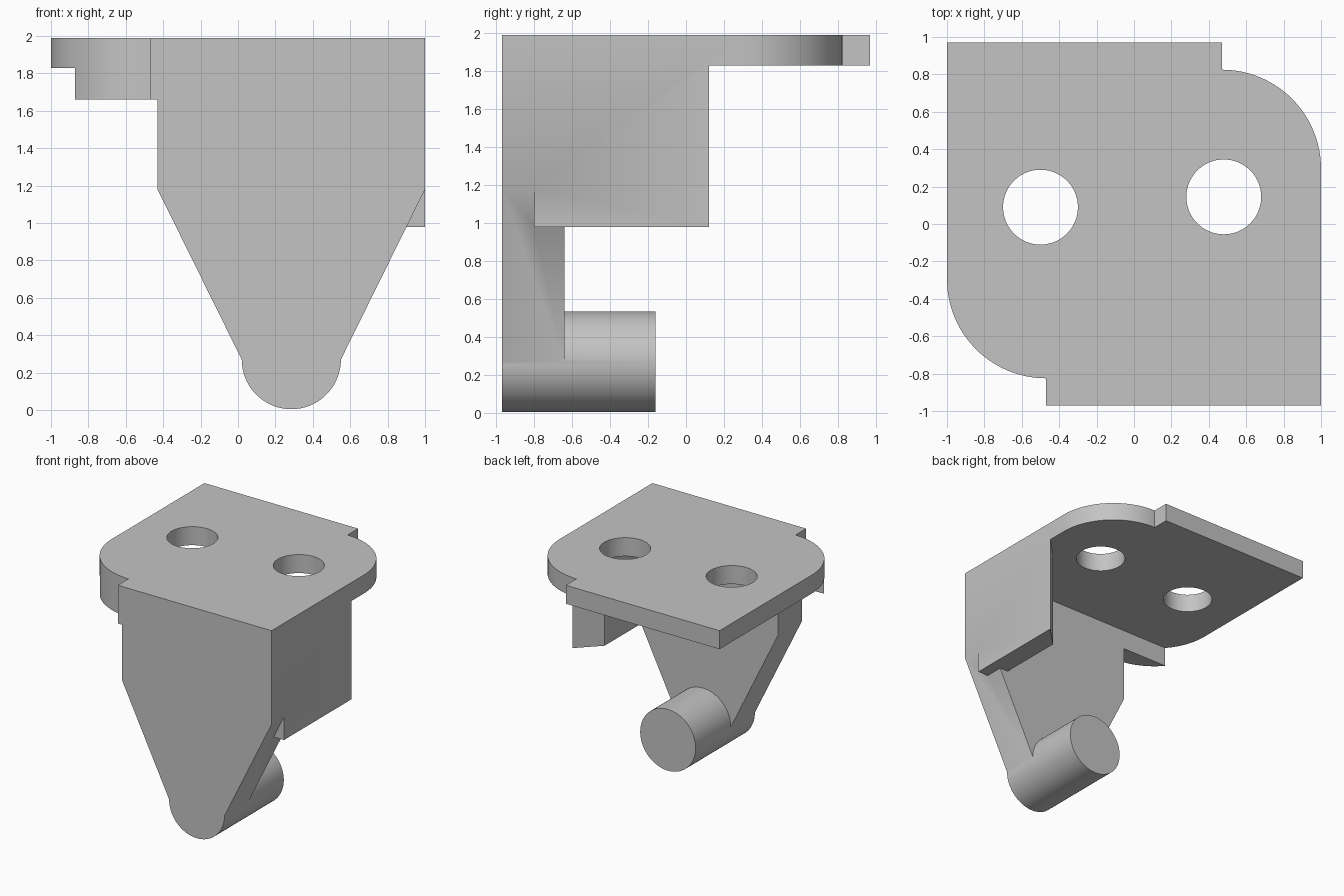
import bpy, bmesh
from math import pi, cos, sin, radians
from mathutils import Vector

cube = bpy.data.objects.get("Cube")
if cube:
    bpy.data.objects.remove(cube, do_unlink=True)

grey = bpy.data.materials.new("plain grey")
grey.use_nodes = True
colour = (0.55, 0.55, 0.55, 1)
grey.diffuse_color = colour
grey.node_tree.nodes["Principled BSDF"].inputs["Base Color"].default_value = colour

TOP, PLATE_UNDER, FRONT, WALL_BACK = 1.99, 1.83, -0.97, -0.64


def prism(name, profile, axis, start, end, clip_y=None):
    """Extrude a closed profile along z (x, y points) or y (x, z points)."""
    bm = bmesh.new()
    put = (lambda a, b: (a, b, start)) if axis == "z" else (lambda a, b: (a, start, b))
    face = bm.faces.new([bm.verts.new(put(a, b)) for a, b in profile])
    moved = bmesh.ops.extrude_face_region(bm, geom=[face])["geom"]
    step = Vector((0, 0, end - start) if axis == "z" else (0, end - start, 0))
    bmesh.ops.translate(bm, vec=step, verts=[v for v in moved if isinstance(v, bmesh.types.BMVert)])
    if clip_y is not None:
        bmesh.ops.bisect_plane(bm, geom=bm.verts[:] + bm.edges[:] + bm.faces[:],
                               plane_co=(0, clip_y, 0), plane_no=(0, 1, 0), clear_outer=True)
        bmesh.ops.holes_fill(bm, edges=[e for e in bm.edges if e.is_boundary])
    bmesh.ops.recalc_face_normals(bm, faces=bm.faces)
    mesh = bpy.data.meshes.new(name)
    bm.to_mesh(mesh)
    bm.free()
    mesh.materials.append(grey)
    obj = bpy.data.objects.new(name, mesh)
    bpy.context.collection.objects.link(obj)
    return obj


def arc(cx, cy, r, a0, a1, steps):
    angles = [radians(a0 + (a1 - a0) * i / steps) for i in range(steps + 1)]
    return [(cx + r * cos(a), cy + r * sin(a)) for a in angles]


def circle(cx, cy, r, steps=96):
    return arc(cx, cy, r, 0, 360, steps)[:-1]


# Plate outline: two square corners, two rounded corners with a small step
outline = ([(-1, 0.97)] + arc(-0.47, -0.295, 0.53, 180, 270, 24) + [(-0.47, FRONT), (1, FRONT)]
           + arc(0.47, 0.295, 0.53, 0, 90, 24) + [(0.47, 0.97)])
bracket = prism("bracket", outline, "z", PLATE_UNDER, TOP)

# Band under the plate along the front, following the rounded corner
front_band = prism("front_band", outline, "z", 1.66, TOP, clip_y=WALL_BACK)

# Front wall tapering down to the pin
front_wall = prism("front_wall", [(-0.43, 1.9), (-0.43, 1.18), (0.02, 0.27), (0.55, 0.27),
                                  (1, 1.18), (1, 1.9)], "y", FRONT, WALL_BACK)

# Side wall with a bevelled rear end
side_wall = prism("side_wall", [(1, -0.8), (1, 0.12), (0.82, -0.06), (0.82, -0.8)], "z", 0.98, 1.9)

# Round pin running back from the foot of the front wall
pin = prism("pin", circle(0.285, 0.27, 0.265), "y", FRONT, -0.16)

# Bolt holes
holes = [prism("hole_cutter", circle(x, y, 0.2), "z", 1.7, 2.2) for x, y in ((-0.5, 0.09), (0.48, 0.145))]

# Merge everything into one clean solid
bpy.context.view_layer.objects.active = bracket
for tools, operation in (((front_band, front_wall, side_wall, pin), "UNION"), (holes, "DIFFERENCE")):
    for tool in tools:
        mod = bracket.modifiers.new("merge", "BOOLEAN")
        mod.operation, mod.object, mod.solver = operation, tool, "EXACT"
        bpy.ops.object.modifier_apply(modifier=mod.name)
        bpy.data.objects.remove(tool, do_unlink=True)

bm = bmesh.new()
bm.from_mesh(bracket.data)
bmesh.ops.remove_doubles(bm, verts=bm.verts, dist=0.0005)
bmesh.ops.dissolve_limit(bm, angle_limit=radians(0.5), verts=bm.verts, edges=bm.edges)
bm.to_mesh(bracket.data)
bm.free()

bpy.ops.object.select_all(action="DESELECT")
bracket.select_set(True)
bpy.ops.object.shade_smooth_by_angle(angle=radians(30))
